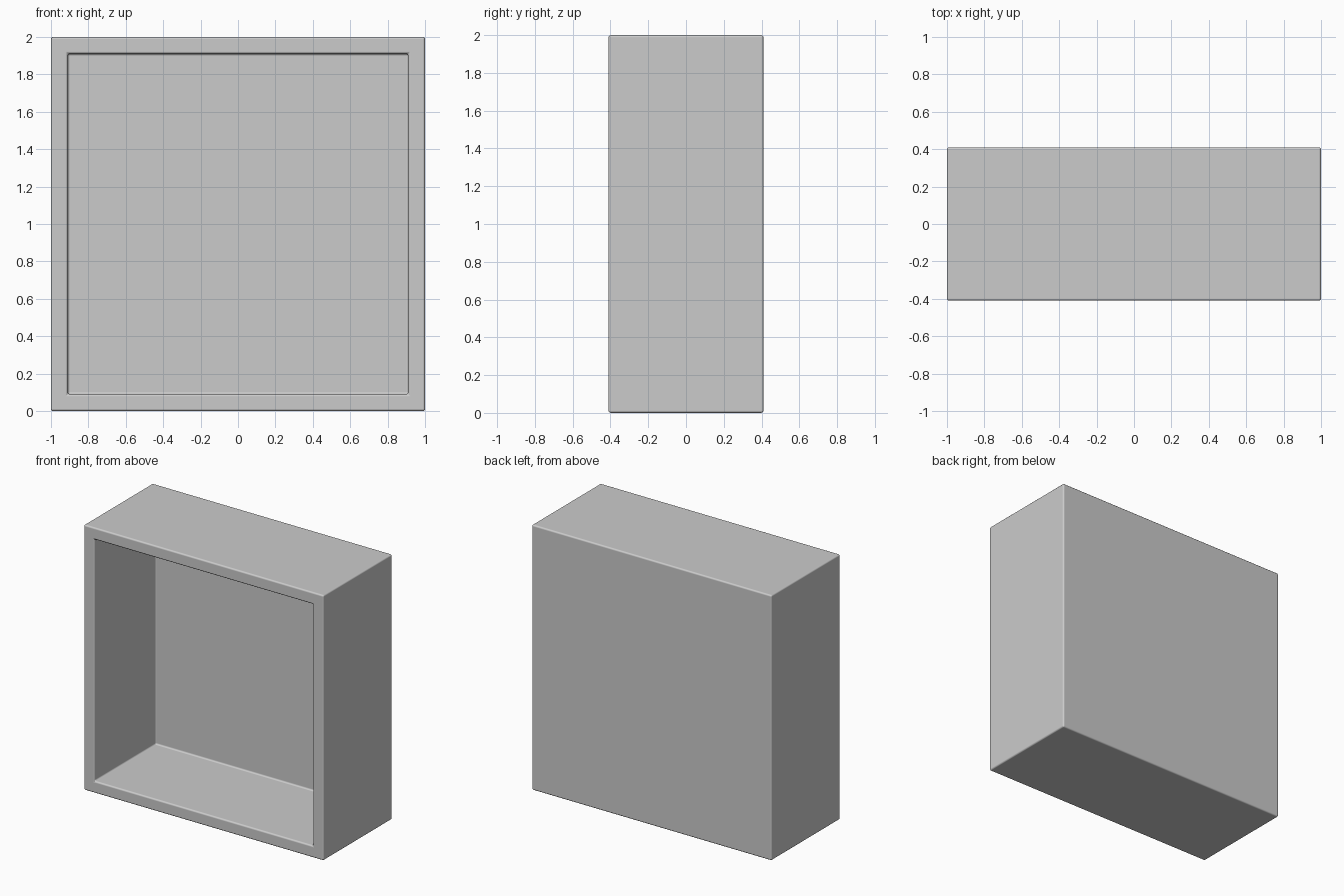
import bpy, bmesh
from mathutils import Vector

if "Cube" in bpy.data.objects:
    bpy.data.objects.remove(bpy.data.objects["Cube"])

WIDTH, DEPTH, HEIGHT = 2.0, 0.82, 2.0
WALL = 0.09

# Solid block standing on the floor
bm = bmesh.new()
bmesh.ops.create_cube(bm, size=1.0)
bmesh.ops.scale(bm, vec=(WIDTH, DEPTH, HEIGHT), verts=bm.verts)
bmesh.ops.translate(bm, vec=(0, 0, HEIGHT / 2), verts=bm.verts)
bm.normal_update()

# Open front: inset the front face and push it back to the rear panel
front = min(bm.faces, key=lambda f: f.calc_center_median().y)
bmesh.ops.inset_region(bm, faces=[front], thickness=WALL, use_even_offset=True)
rim_edges = list(front.edges)
pushed = bmesh.ops.extrude_discrete_faces(bm, faces=[front])["faces"][0]
bmesh.ops.translate(bm, vec=Vector((0, DEPTH - WALL, 0)), verts=pushed.verts)
bmesh.ops.recalc_face_normals(bm, faces=bm.faces)

mesh = bpy.data.meshes.new("box_shelf")
bm.to_mesh(mesh)
bm.free()
shelf = bpy.data.objects.new("box_shelf", mesh)
bpy.context.collection.objects.link(shelf)

# Small rounded edges
bevel = shelf.modifiers.new("rounded_edges", "BEVEL")
bevel.width = 0.012
bevel.segments = 3
bevel.limit_method = "ANGLE"
bevel.harden_normals = True

bpy.context.view_layer.objects.active = shelf
shelf.select_set(True)
bpy.ops.object.shade_smooth_by_angle()
